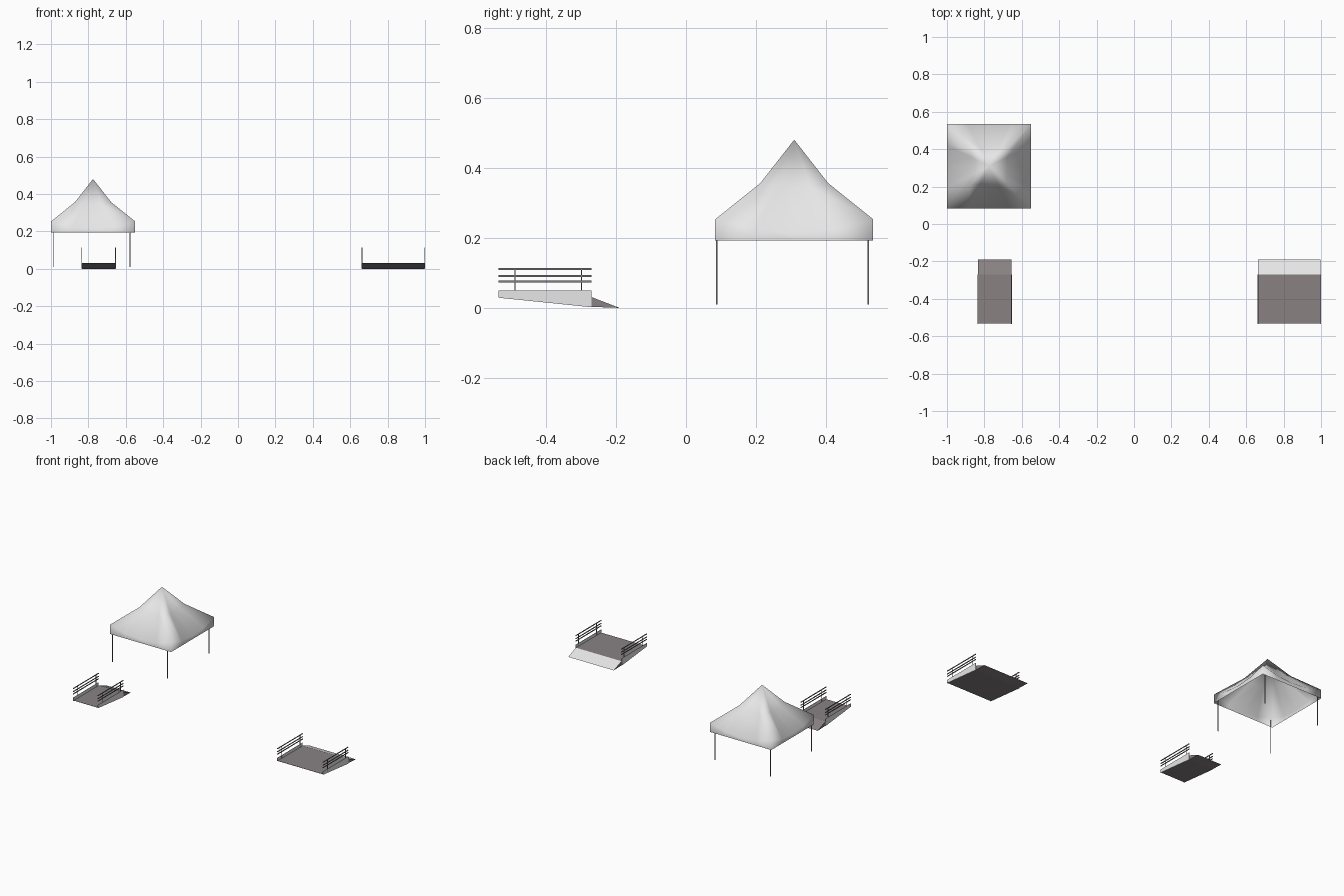
import bpy, bmesh, math

if "Cube" in bpy.data.objects:
    bpy.data.objects.remove(bpy.data.objects["Cube"])


def material(name, rgb):
    m = bpy.data.materials.new(name)
    m.diffuse_color = (*rgb, 1)
    m.use_nodes = True
    m.node_tree.nodes["Principled BSDF"].inputs["Base Color"].default_value = m.diffuse_color
    return m


CANVAS = material("light canvas", (0.8, 0.8, 0.8))
LIGHT = material("light panel", (0.8, 0.8, 0.8))
BROWN = material("grey brown deck", (0.25, 0.222, 0.226))
METAL = material("mid grey metal", (0.22, 0.22, 0.225))


def finish(name, bm, *mats):
    me = bpy.data.meshes.new(name)
    bm.normal_update()
    bm.to_mesh(me)
    bm.free()
    ob = bpy.data.objects.new(name, me)
    for m in mats:
        me.materials.append(m)
    bpy.context.collection.objects.link(ob)
    return ob


def box(name, lo, hi, mat):
    bm = bmesh.new()
    bmesh.ops.create_cube(bm, size=1)
    for v in bm.verts:
        v.co = [(a + b) / 2 + c * (b - a) for a, b, c in zip(lo, hi, v.co)]
    return finish(name, bm, mat)


def extruded(name, profile, x0, x1, *mats):
    """Extrude a (y, z) profile along x."""
    bm = bmesh.new()
    f = bm.faces.new([bm.verts.new((x0, y, z)) for y, z in profile])
    ext = bmesh.ops.extrude_face_region(bm, geom=[f])
    for v in ext["geom"]:
        if isinstance(v, bmesh.types.BMVert):
            v.co.x = x1
    bmesh.ops.recalc_face_normals(bm, faces=bm.faces)
    return finish(name, bm, *mats)


# --- Tent canopy: square rings, raised hips and sagging panels ---
CX, CY, HALF = -0.775, 0.309, 0.2255
SEG = 4


def square_ring(r):
    pts = []
    for k in range(4):
        a = k * math.pi / 2
        for i in range(SEG):
            u, v = r, r * (2 * i / SEG - 1)
            pts.append((u * math.cos(a) - v * math.sin(a),
                        u * math.sin(a) + v * math.cos(a), abs(v) / r))
    return pts


bm = bmesh.new()
apex = bm.verts.new((CX, CY, 0.48))
rings = []
for r, hip, mid in ((0.43, 0.356, 0.34), (1.0, 0.253, 0.214),
                    (1.0, 0.193, 0.193)):
    rings.append([bm.verts.new((CX + x * HALF, CY + y * HALF,
                                mid + (hip - mid) * t * t))
                  for x, y, t in square_ring(r)])
N = 4 * SEG
for i in range(N):
    j = (i + 1) % N
    bm.faces.new((apex, rings[0][i], rings[0][j]))
    for a, b in zip(rings, rings[1:]):
        bm.faces.new((a[i], b[i], b[j], a[j]))
for f in bm.faces:
    f.smooth = True
finish("tent_canopy", bm, CANVAS)

# --- Tent poles ---
for x in (-0.985, -0.578):
    for y in (0.088, 0.52):
        box("tent_pole", (x - 0.002, y - 0.002, 0.01),
            (x + 0.002, y + 0.002, 0.235), METAL)


# --- Ramp platforms ---
def platform(x0, x1, light_ramp):
    # wedge deck with a sloping approach at the back
    deck = extruded("platform_deck",
                    [(-0.533, 0.031), (-0.27, 0.031), (-0.19, 0.0),
                     (-0.27, 0.003), (-0.533, 0.03)],
                    x0 + 0.002, x1 - 0.002, BROWN, LIGHT)
    if light_ramp:
        for p in deck.data.polygons:
            if p.normal.y > 0.2 and p.normal.z > 0.5:
                p.material_index = 1
    for x, s in ((x0, 1), (x1, -1)):
        # side kerb panel
        extruded("side_panel", [(-0.535, 0.029), (-0.535, 0.05),
                                (-0.27, 0.05), (-0.27, 0.002)],
                 x, x + s * 0.003, LIGHT)
        # posts and rails
        a, b = sorted((x, x + s * 0.004))
        for y in (-0.488, -0.298):
            box("rail_post", (a, y - 0.0015, 0.03), (b, y + 0.0015, 0.112), METAL)
        for z in (0.075, 0.091, 0.111):
            box("hand_rail", (a, -0.535, z - 0.0025), (b, -0.27, z + 0.0025), METAL)


platform(-0.837, -0.653, False)
platform(0.661, 1.0, True)
